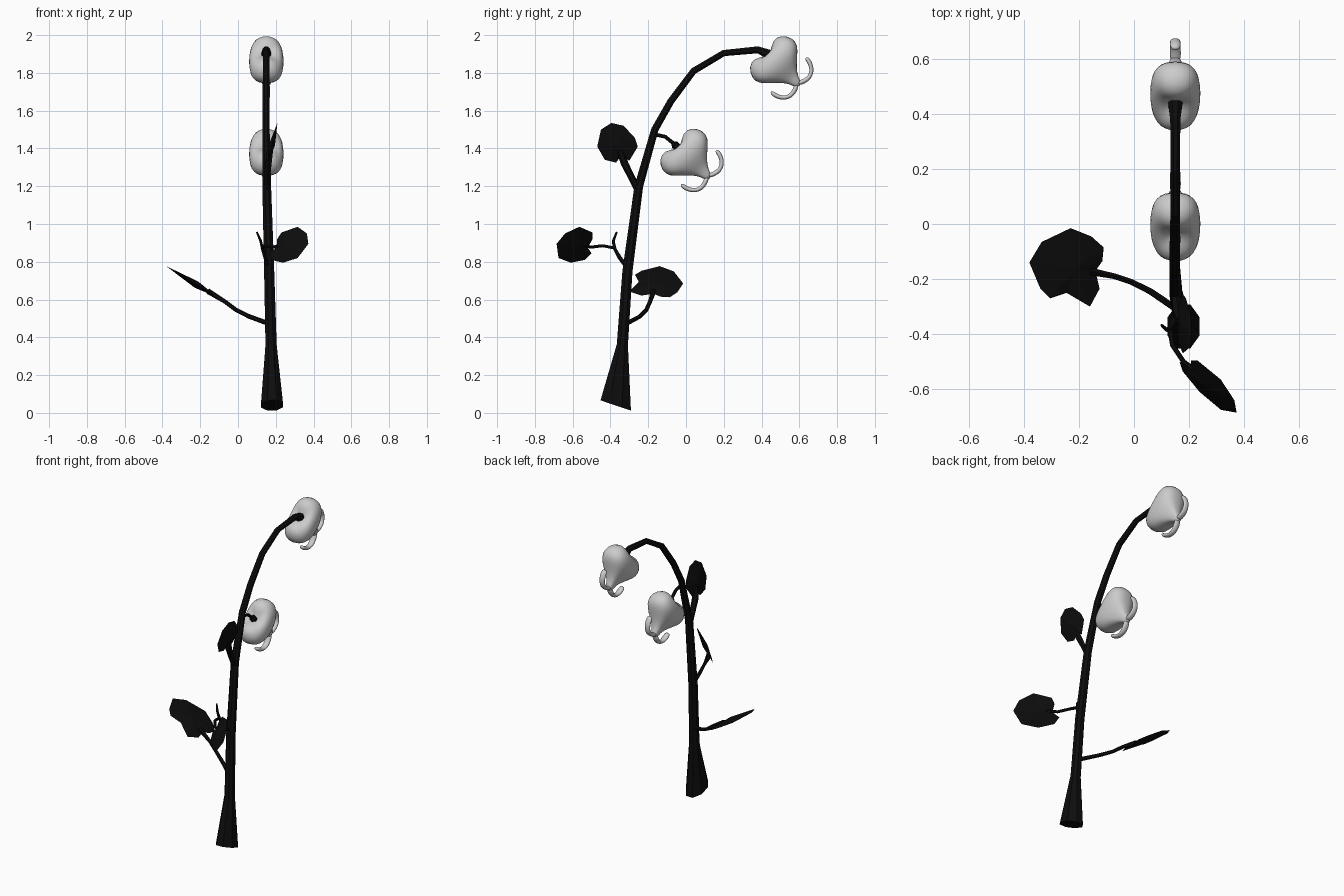
import bpy, bmesh, math
from mathutils import Vector

cube = bpy.data.objects.get("Cube")
if cube:
    bpy.data.objects.remove(cube, do_unlink=True)


def material(name, rgb):
    m = bpy.data.materials.new(name)
    m.use_nodes = True
    m.diffuse_color = (*rgb, 1)
    m.node_tree.nodes["Principled BSDF"].inputs["Base Color"].default_value = (*rgb, 1)
    return m


PLANT = material("plant black", (0.004, 0.004, 0.004))
PETAL = material("petal grey", (0.6, 0.6, 0.6))


def finish(bm, name, mat):
    bmesh.ops.recalc_face_normals(bm, faces=bm.faces)
    mesh = bpy.data.meshes.new(name)
    bm.to_mesh(mesh)
    bm.free()
    mesh.materials.append(mat)
    obj = bpy.data.objects.new(name, mesh)
    bpy.context.collection.objects.link(obj)
    return obj


def loft(bm, rings):
    """Skin closed rings of points and cap both ends."""
    loops = [[bm.verts.new(p) for p in ring] for ring in rings]
    n = len(loops[0])
    for a, b in zip(loops, loops[1:]):
        for i in range(n):
            j = (i + 1) % n
            bm.faces.new((a[i], a[j], b[j], b[i]))
    bm.faces.new(loops[0])
    bm.faces.new(loops[-1])
    return loops


def tube_rings(path, radii, side, sides, flat=1.0):
    """Rings across a path; side is the direction the first axis keeps to."""
    pts = [Vector(p) for p in path]
    rings = []
    for i, p in enumerate(pts):
        t = (pts[min(i + 1, len(pts) - 1)] - pts[max(i - 1, 0)]).normalized()
        v = t.cross(Vector(side)).normalized()
        u = v.cross(t)
        r = radii[i] if isinstance(radii, (list, tuple)) else radii
        angles = [math.tau * (k + 0.5) / sides for k in range(sides)]
        rings.append([p + u * r * flat * math.cos(a) + v * r * math.sin(a) for a in angles])
    return rings


def branch(name, path, radii, side=(1, 0, 0), sides=6):
    bm = bmesh.new()
    loft(bm, tube_rings(path, radii, side, sides))
    return finish(bm, name, PLANT)


def leaf(name, outline, place, bulge):
    """Thin faceted leaf: outline fanned to a raised centre on each side."""
    bm = bmesh.new()
    rim = [bm.verts.new(place(*p)) for p in outline]
    mid = sum((v.co for v in rim), Vector()) / len(rim)
    for s in (1, -1):
        c = bm.verts.new(mid + Vector(bulge) * s)
        for a, b in zip(rim, rim[1:] + rim[:1]):
            bm.faces.new((a, b, c))
    return finish(bm, name, PLANT)


# Main stem with a flared, slanted foot
STEM = [(.18, -.372, .04), (.175, -.337, .36), (.165, -.31, .75), (.152, -.25, 1.2),
        (.148, -.165, 1.5), (.148, -.08, 1.65), (.15, .04, 1.81), (.15, .2, 1.905),
        (.15, .38, 1.922), (.15, .44, 1.897)]
stem = branch("main_stem", STEM, [.07, .032, .029, .025, .021, .02, .019, .018, .02, .028], sides=8)
for v in stem.data.vertices:
    if v.co.z < .1:
        v.co.x = .18 + (v.co.x - .18) * .9
        v.co.y = -.372 + (v.co.y + .372) * 1.25
        v.co.z -= .25 * (v.co.y + .372)

# Side branches
branch("lower_branch", [(.17, -.32, .47), (.06, -.245, .51), (-.01, -.21, .545),
                        (-.07, -.19, .59), (-.16, -.172, .645)],
       [.013, .012, .011, .011, .015], (0, 1, 0))
branch("middle_branch", [(.16, -.31, .77), (.145, -.35, .82), (.13, -.38, .873),
                         (.14, -.44, .885), (.18, -.5, .878), (.25, -.555, .885)],
       [.013, .011, .01, .009, .009, .009], (0, 0, 1))
branch("bare_twig", [(.13, -.377, .868), (.12, -.385, .91), (.1, -.367, .957)], [.009, .008, .005])
branch("upper_branch", [(.152, -.25, 1.17), (.155, -.29, 1.25), (.16, -.325, 1.32), (.17, -.35, 1.39)],
       [.018, .018, .02, .018])
branch("flower_stalk", [(.15, -.17, 1.475), (.15, -.11, 1.462), (.15, -.07, 1.43),
                        (.15, -.06, 1.42), (.15, -.035, 1.4)], [.01, .01, .01, .022, .018])

# Heart-shaped leaves
leaf("lower_leaf", [(-.23, -.015), (-.155, -.045), (-.11, -.085), (-.115, -.135), (-.14, -.17),
                    (-.125, -.235), (-.16, -.3), (-.245, -.25), (-.305, -.27), (-.34, -.235),
                    (-.38, -.14), (-.335, -.065)],
     lambda x, y: (x, y, .545 - .61 * x), (.01, 0, .016))
leaf("middle_leaf", [(-.685, .895), (-.64, .95), (-.565, .985), (-.495, .955), (-.495, .92),
                     (-.52, .875), (-.5, .845), (-.535, .81), (-.61, .795), (-.675, .82)],
     lambda y, z: (.2 - .95 * (y + .5) + .63 * (z - .9), y, z), (.01, .01, -.006))
leaf("upper_leaf", [(-.395, 1.535), (-.33, 1.52), (-.27, 1.455), (-.255, 1.41), (-.3, 1.335),
                    (-.345, 1.36), (-.37, 1.325), (-.43, 1.34), (-.47, 1.41), (-.45, 1.5)],
     lambda y, z: (.18 + .25 * (z - 1.42), y, z), (.016, 0, -.004))


# Heart flowers: lofted body, dented at the stalk, with two curled petal tips
def flower(name, oy, oz):
    axis, across, out = Vector((0, .7, -.714)), Vector((0, .714, .7)), Vector((1, 0, 0))
    origin = Vector((.15, oy, oz))

    def at(a, b, x=0):
        return origin + axis * a + across * b + out * x

    def soft(c):
        return math.copysign(abs(c) ** .75, c)

    # along the axis, half height, half width, lobe lift
    profile = [(.012, .012, .01, 0), (.004, .07, .05, .036), (.012, .122, .08, .03),
               (.045, .155, .094, .01), (.085, .148, .093, 0), (.125, .1, .075, 0),
               (.165, .057, .045, 0), (.2, .03, .026, 0), (.245, .018, .02, 0)]
    n = 16
    rings = []
    for a, hb, hx, lift in profile:
        ring = []
        for k in range(n):
            c, s = math.cos(math.tau * k / n), math.sin(math.tau * k / n)
            ring.append(at(a - lift * c * c, hb * soft(c), hx * soft(s)))
        rings.append(ring)
    bm = bmesh.new()
    loft(bm, rings)
    for s in (1, -1):
        curl = [(.225, 0), (.243, .03), (.25, .07), (.235, .1), (.21, .12), (.175, .13), (.16, .128)]
        path = [at(a, b * s) for a, b in curl]
        loft(bm, tube_rings(path, [.014, .014, .013, .012, .013, .014, .007], out, 8, 1.6))
    obj = finish(bm, name, PETAL)
    for p in obj.data.polygons:
        p.use_smooth = True
    sub = obj.modifiers.new("Smooth", "SUBSURF")
    sub.levels = sub.render_levels = 1


flower("top_flower", .43, 1.905)
flower("lower_flower", -.045, 1.415)
